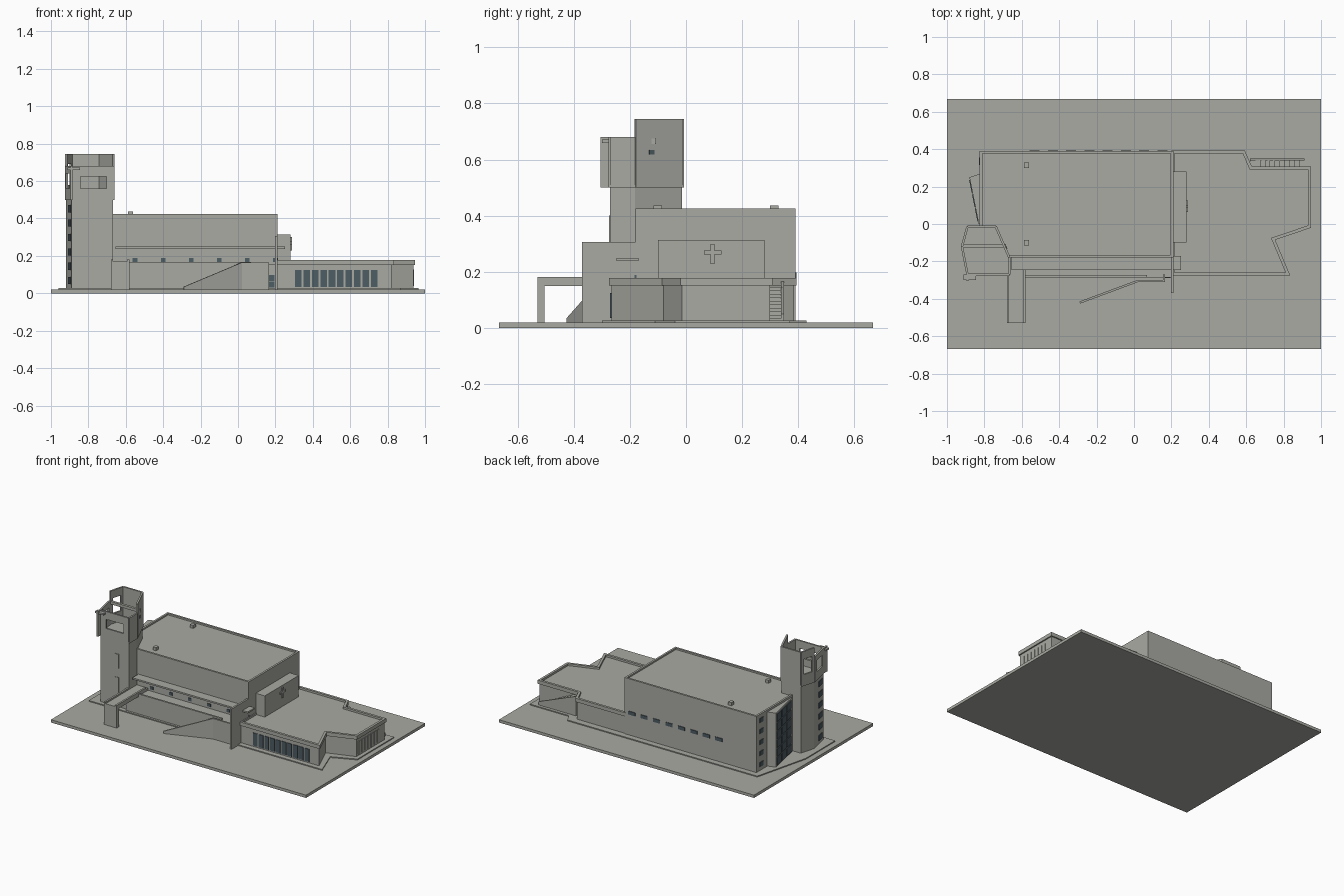
import bpy, bmesh, math
from mathutils import Vector

if "Cube" in bpy.data.objects:
    bpy.data.objects.remove(bpy.data.objects["Cube"])


def material(name, rgb):
    m = bpy.data.materials.new(name)
    m.diffuse_color = (*rgb, 1)
    m.use_nodes = True
    m.node_tree.nodes["Principled BSDF"].inputs["Base Color"].default_value = m.diffuse_color
    return m


STONE = material("grey_stone", (0.40, 0.40, 0.37))
GLASS = material("dark_glass", (0.075, 0.11, 0.125))


def finish(name, bm, mat=STONE):
    bmesh.ops.recalc_face_normals(bm, faces=bm.faces)
    me = bpy.data.meshes.new(name)
    bm.to_mesh(me)
    bm.free()
    me.materials.append(mat)
    ob = bpy.data.objects.new(name, me)
    bpy.context.collection.objects.link(ob)
    return ob


def loft(bm, low, high):
    # closed solid between two matching outlines
    a = [bm.verts.new(p) for p in low]
    b = [bm.verts.new(p) for p in high]
    n = len(a)
    for i in range(n):
        j = (i + 1) % n
        bm.faces.new((a[i], a[j], b[j], b[i]))
    bm.faces.new(a[::-1])
    bm.faces.new(b)


def prism(name, pts, z0, z1, mat=STONE):
    bm = bmesh.new()
    loft(bm, [(x, y, z0) for x, y in pts], [(x, y, z1) for x, y in pts])
    return finish(name, bm, mat)


def rect(x0, x1, y0, y1):
    return [(x0, y0), (x1, y0), (x1, y1), (x0, y1)]


def box(name, x0, x1, y0, y1, z0, z1, mat=STONE):
    return prism(name, rect(x0, x1, y0, y1), z0, z1, mat)


def inset(pts, d):
    # move a counter-clockwise outline inwards by d
    out, n = [], len(pts)
    for i in range(n):
        p = Vector(pts[i])
        e = (p - Vector(pts[i - 1])).normalized()
        f = (Vector(pts[(i + 1) % n]) - p).normalized()
        a, b = Vector((-e.y, e.x)), Vector((-f.y, f.x))
        out.append(tuple(p + (a + b) * d / (1 + a.dot(b))))
    return out


def rim(name, pts, z0, z1, t):
    # ring wall following an outline
    bm = bmesh.new()
    inner = inset(pts, t)
    rings = [[bm.verts.new((x, y, z)) for x, y in loop]
             for loop, z in ((pts, z0), (pts, z1), (inner, z1), (inner, z0))]
    n = len(pts)
    for k in range(4):
        a, b = rings[k], rings[(k + 1) % 4]
        for i in range(n):
            j = (i + 1) % n
            bm.faces.new((a[i], a[j], b[j], b[i]))
    return finish(name, bm)


def panel(bm, p, q, z0, z1, t, z1b=None):
    # upright slab from p to q, with an optional sloping top
    p, q = Vector(p), Vector(q)
    d = (q - p).normalized()
    n = Vector((-d.y, d.x)) * t / 2
    ring = [p - n, q - n, q + n, p + n]
    e = z1 if z1b is None else z1b
    loft(bm, [(*v, z0) for v in ring], [(*v, h) for v, h in zip(ring, (z1, e, e, z1))])


def lerp(p, q, f):
    return tuple(Vector(p).lerp(Vector(q), f))


def windows(name, p, q, z0, z1, cols, rows=1, fx=0.75, fz=0.8, mat=GLASS, t=0.008):
    # grid of thin plates along a wall line
    bm = bmesh.new()
    h = (z1 - z0) / rows
    for i in range(cols):
        a = lerp(p, q, (i + 0.5 - fx / 2) / cols)
        b = lerp(p, q, (i + 0.5 + fx / 2) / cols)
        for k in range(rows):
            zc = z0 + (k + 0.5) * h
            panel(bm, a, b, zc - h * fz / 2, zc + h * fz / 2, t)
    return finish(name, bm, mat)


# ground slab and low plinth
box("ground_slab", -1, 1, -0.667, 0.667, 0, 0.02)
prism("plinth", [(-0.96, -0.3), (0.87, -0.3), (0.8, -0.11), (0.965, -0.04), (0.965, 0.37),
                 (0.66, 0.37), (0.63, 0.43), (-0.86, 0.43), (-0.96, 0.03)], 0.018, 0.027)

# main hall
nave = rect(-0.825, 0.21, -0.18, 0.39)
prism("hall", nave, 0.02, 0.414)
rim("hall_parapet", nave, 0.41, 0.425, 0.014)
for y in (-0.1, 0.315):
    box("roof_vent", -0.587, -0.562, y - 0.015, y + 0.015, 0.41, 0.436)
windows("north_windows", (0.2, 0.39), (-0.58, 0.39), 0.17, 0.2, 8, fx=0.55)
windows("west_windows", (-0.825, 0.36), (-0.825, 0.31), 0.03, 0.42, 1, 5, 0.8, 0.4)

# slanted glazed bay at the west end
prism("glazed_bay", [(-0.82, 0), (-0.82, 0.27), (-0.88, 0.25), (-0.83, 0)], 0.02, 0.41)
windows("bay_glazing", (-0.878, 0.24), (-0.832, 0.01), 0.03, 0.4, 3, 6, 0.88, 0.88)

# projecting box with cross
box("east_box", 0.205, 0.28, -0.1, 0.28, 0.15, 0.314)
box("cross_upright", 0.278, 0.288, 0.088, 0.102, 0.228, 0.3)
box("cross_arm", 0.278, 0.288, 0.064, 0.126, 0.262, 0.276)

# side aisle, canopy and end fin
aisle = rect(-0.62, 0.205, -0.285, -0.17)
prism("aisle", aisle, 0.02, 0.155)
box("aisle_parapet", -0.6, 0.07, -0.285, -0.272, 0.15, 0.168)
box("canopy", -0.655, 0.25, -0.247, -0.17, 0.238, 0.249)
box("end_fin", 0.197, 0.21, -0.37, -0.17, 0.02, 0.306)
windows("aisle_windows", (-0.625, -0.18), (0.275, -0.18), 0.167, 0.19, 6, fx=0.17, fz=0.9)
windows("entry_window", (0.165, -0.285), (0.197, -0.285), 0.03, 0.1, 1, 2, 0.9, 0.9)

# sloping approach wall
bm = bmesh.new()
panel(bm, (-0.29, -0.42), (0.02, -0.305), 0.02, 0.035, 0.012, 0.165)
panel(bm, (0.015, -0.305), (0.165, -0.305), 0.02, 0.165, 0.012)
panel(bm, (0.16, -0.31), (0.16, -0.27), 0.02, 0.165, 0.012)
finish("approach_wall", bm)

# entrance portal
box("portal_leg", -0.68, -0.58, -0.53, -0.505, 0.02, 0.165)
box("portal_roof", -0.68, -0.58, -0.53, -0.2, 0.15, 0.17)
for x in (-0.68, -0.593):
    box("portal_edge", x, x + 0.013, -0.53, -0.2, 0.165, 0.181)
box("portal_lobby", -0.68, -0.58, -0.285, -0.18, 0.02, 0.17)

# bell tower shaft
tower = [(-0.895, -0.277), (-0.66, -0.277), (-0.66, -0.18), (-0.735, -0.008),
         (-0.895, -0.008), (-0.926, -0.12)]
shaft = inset(tower, 0.007)
prism("tower_shaft", shaft, 0.02, 0.505)
for z0, z1 in ((0.075, 0.235), (0.3, 0.4)):
    windows("tower_slit", (-0.775, -0.27), (-0.745, -0.27), z0, z1, 1, fx=1, fz=1, mat=STONE)
windows("tower_west_windows", lerp(shaft[5], shaft[0], 0.45), lerp(shaft[5], shaft[0], 0.9),
        0.03, 0.49, 1, 6, 0.8, 0.5)

# open belfry: one wall per side, as (top, opening start, opening end, sill, head)
walls = [(0.68, 0.22, 0.83, 0.56, 0.625), (0.68,), (0.745,), (0.745,),
         (0.745, 0.2, 0.8, 0.58, 0.69), (0.68, 0.2, 0.8, 0.56, 0.64)]
mid = inset(tower, 0.006)
bm = bmesh.new()
for i, w in enumerate(walls):
    p, q = mid[i], mid[(i + 1) % 6]
    if len(w) == 1:
        panel(bm, p, q, 0.5, w[0], 0.012)
        continue
    top, f0, f1, sill, head = w
    a, b = lerp(p, q, f0), lerp(p, q, f1)
    panel(bm, p, a, 0.5, top, 0.012)
    panel(bm, b, q, 0.5, top, 0.012)
    panel(bm, a, b, 0.5, sill, 0.012)
    panel(bm, a, b, head, top, 0.012)
finish("belfry_walls", bm)
prism("belfry_floor", inset(tower, 0.003), 0.5, 0.51)
box("belfry_beam", -0.915, -0.685, -0.125, -0.107, 0.655, 0.675)
box("belfry_fin", -0.896, -0.884, -0.305, -0.27, 0.5, 0.68)
box("belfry_ledge", -0.912, -0.845, -0.3, -0.27, 0.66, 0.672)
windows("belfry_vent", lerp(tower[2], tower[3], 0.28), lerp(tower[2], tower[3], 0.38),
        0.618, 0.635, 1, fx=1, fz=1)

# low annex with overhanging fascia
annex = [(0.2, -0.275), (0.835, -0.275), (0.755, -0.085), (0.947, -0.02), (0.947, 0.308),
         (0.63, 0.308), (0.592, 0.394), (0.2, 0.394)]
body = inset(annex, 0.009)
prism("annex", body, 0.02, 0.164)
rim("annex_fascia", annex, 0.152, 0.178, 0.017)
windows("annex_front_windows", (0.3, body[0][1]), (0.75, body[0][1]), 0.035, 0.125, 10, fx=0.78, fz=1)
ex = body[3][0]
windows("annex_east_windows", (ex, 0.0), (ex, 0.245), 0.038, 0.128, 7, fx=0.6, fz=1, mat=STONE)

# outdoor stair along the annex with sloping side wall
steps = 10
for i in range(steps):
    x = 0.91 - i * 0.026
    box("stair_step", 0.62, x, 0.295, 0.342, 0.02, 0.033 + i * 0.0125)
bm = bmesh.new()
panel(bm, (0.912, 0.344), (0.62, 0.344), 0.02, 0.05, 0.01, 0.165)
finish("stair_wall", bm)
